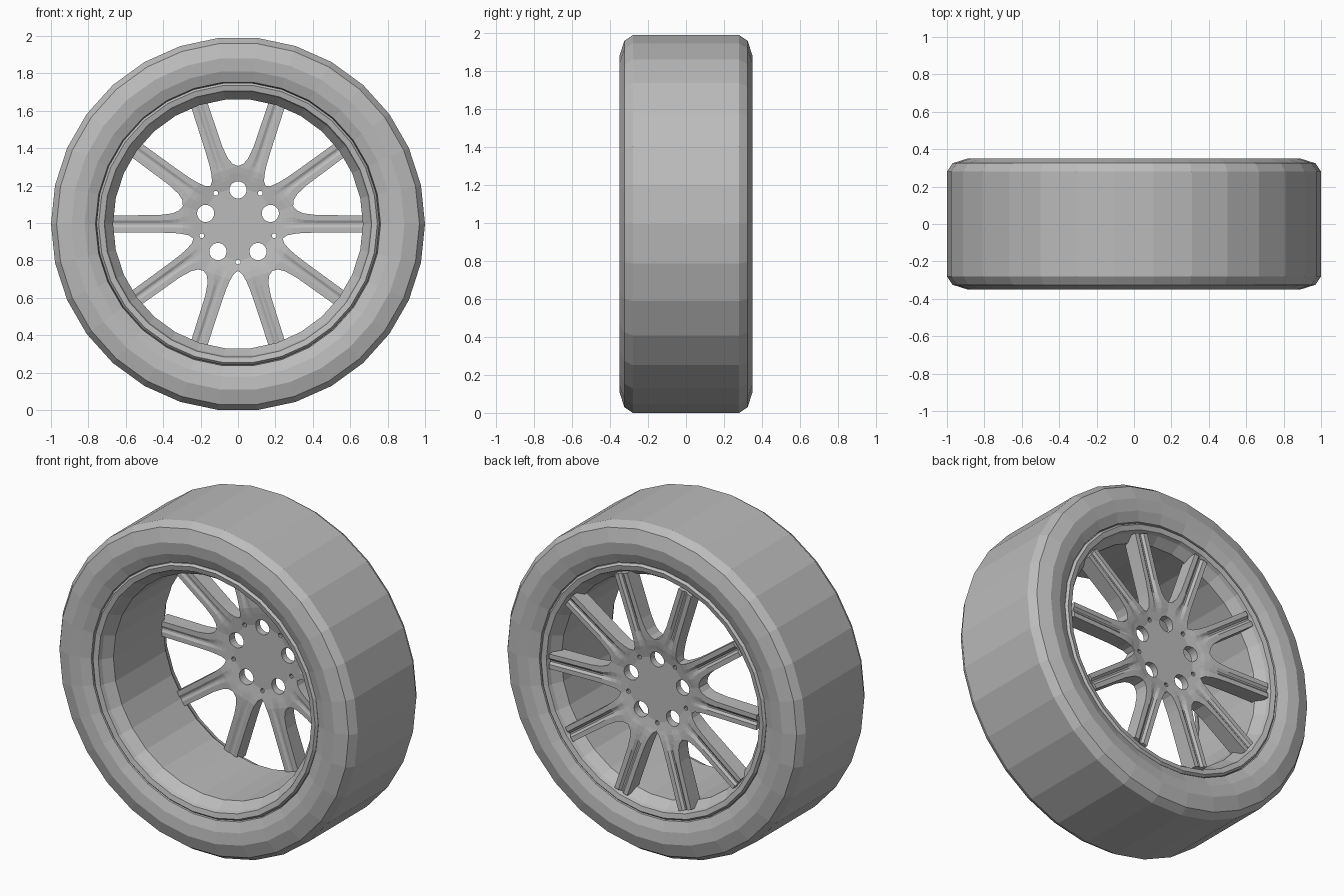
import bpy, bmesh, math
from mathutils import Matrix, Vector

if "Cube" in bpy.data.objects:
    bpy.data.objects.remove(bpy.data.objects["Cube"])

SIDES = 30
CENTRE = math.cos(math.pi / SIDES)  # axle height, wheel rests on a flat facet

grey = bpy.data.materials.new("plain grey")
grey.use_nodes = True
COLOUR = (0.5, 0.5, 0.5, 1)
grey.diffuse_color = COLOUR
grey.node_tree.nodes["Principled BSDF"].inputs["Base Color"].default_value = COLOUR


def finish(bm, name):
    bmesh.ops.remove_doubles(bm, verts=bm.verts, dist=0.0005)
    bmesh.ops.dissolve_degenerate(bm, edges=bm.edges, dist=0.0002)
    bmesh.ops.recalc_face_normals(bm, faces=bm.faces)
    mesh = bpy.data.meshes.new(name)
    bm.to_mesh(mesh)
    bm.free()
    mesh.materials.append(grey)
    obj = bpy.data.objects.new(name, mesh)
    obj.location.z = CENTRE
    bpy.context.collection.objects.link(obj)
    return obj


def lathe(name, half):
    """Closed ring from a half profile of (radius, y), mirrored across y."""
    profile = half + [(r, -y) for r, y in reversed(half)]
    bm = bmesh.new()
    rings = []
    for k in range(SIDES):
        a = math.tau * k / SIDES
        rings.append([bm.verts.new((r * math.cos(a), y, r * math.sin(a))) for r, y in profile])
    n = len(profile)
    for k in range(SIDES):
        p, q = rings[k], rings[(k + 1) % SIDES]
        for i in range(n):
            j = (i + 1) % n
            bm.faces.new((p[i], p[j], q[j], q[i]))
    return finish(bm, name)


# Tyre: tread, rounded shoulder, sidewall, bead
lathe("tyre", [(1.0, -0.28), (0.97, -0.325), (0.89, -0.35), (0.82, -0.342),
               (0.762, -0.318), (0.757, -0.28)])

# Rim: outer lip, sloped step and straight barrel
lathe("rim", [(0.757, -0.27), (0.757, -0.312), (0.745, -0.325), (0.715, -0.318),
              (0.708, -0.295), (0.668, -0.24)])

# Hub and spokes: ten wedges lofted outward from the axle.
# Station: distance, half width at lug side, half width at other side,
# front y, back y, depth of the central groove
T = math.tan(math.pi / 10)
STATIONS = [
    (0.0, 0.0, 0.0, 0.235, 0.275, 0),
    (0.19, 0.19 * T, 0.19 * T, 0.235, 0.275, 0),
    (0.238, 0.238 * T, 0.238 * T, 0.225, 0.285, 0),
    (0.262, 0.262 * T, 0.061, 0.22, 0.292, 0.003),
    (0.295, 0.295 * T, 0.054, 0.215, 0.298, 0.006),
    (0.315, 0.072, 0.051, 0.215, 0.300, 0.008),
    (0.35, 0.057, 0.048, 0.215, 0.303, 0.010),
    (0.42, 0.048, 0.046, 0.215, 0.307, 0.012),
    (0.695, 0.045, 0.045, 0.22, 0.318, 0.012),
]
VALLEY_LUG, VALLEY_PLAIN = 4, 2

bm = bmesh.new()
for k in range(10):
    flip = -1 if k % 2 else 1
    turn = Matrix.Rotation(-k * math.pi / 5, 4, 'Y')
    rows = []
    for x, lug, plain, front, back, groove in STATIONS:
        across = [-plain, -plain * 0.4, -plain * 0.1, lug * 0.1, lug * 0.4, lug]
        drop = [0, 0, groove, groove, 0, 0]
        # sides lean in slightly towards the back on the free part of the spoke
        rows.append([[bm.verts.new(turn @ Vector((x, y + s * d, flip * w)))
                      for w, d in zip(across, drop)]
                     for y, s in ((front, 0.6), (back, -1))])
    for i in range(len(rows) - 1):
        a, b = rows[i], rows[i + 1]
        for side in (0, 1):
            for j in range(5):
                bm.faces.new((a[side][j], a[side][j + 1], b[side][j + 1], b[side][j]))
        for j, valley in ((0, VALLEY_PLAIN), (5, VALLEY_LUG)):
            if i >= valley:
                bm.faces.new((a[0][j], a[1][j], b[1][j], b[0][j]))
    tip = rows[-1]
    bm.faces.new(tip[0] + tip[1][::-1])
spokes = finish(bm, "hub_and_spokes")

# Five lug holes and five pin holes cut through the hub
bm = bmesh.new()
for k in range(5):
    for degrees, dist, radius, sides in ((18, 0.182, 0.046, 20), (54, 0.203, 0.013, 10)):
        a = math.radians(degrees + 72 * k)
        place = (Matrix.Translation((dist * math.cos(a), 0.26, dist * math.sin(a)))
                 @ Matrix.Rotation(math.pi / 2, 4, 'X'))
        bmesh.ops.create_cone(bm, cap_ends=True, segments=sides, radius1=radius,
                              radius2=radius, depth=0.3, matrix=place)
cutter = finish(bm, "hole_cutter")
cutter.hide_render = True

cut = spokes.modifiers.new("holes", 'BOOLEAN')
cut.operation = 'DIFFERENCE'
cut.solver = 'EXACT'
cut.object = cutter
bpy.context.view_layer.update()
bpy.context.view_layer.objects.active = spokes
bpy.ops.object.modifier_apply(modifier=cut.name)
bpy.data.objects.remove(cutter)
